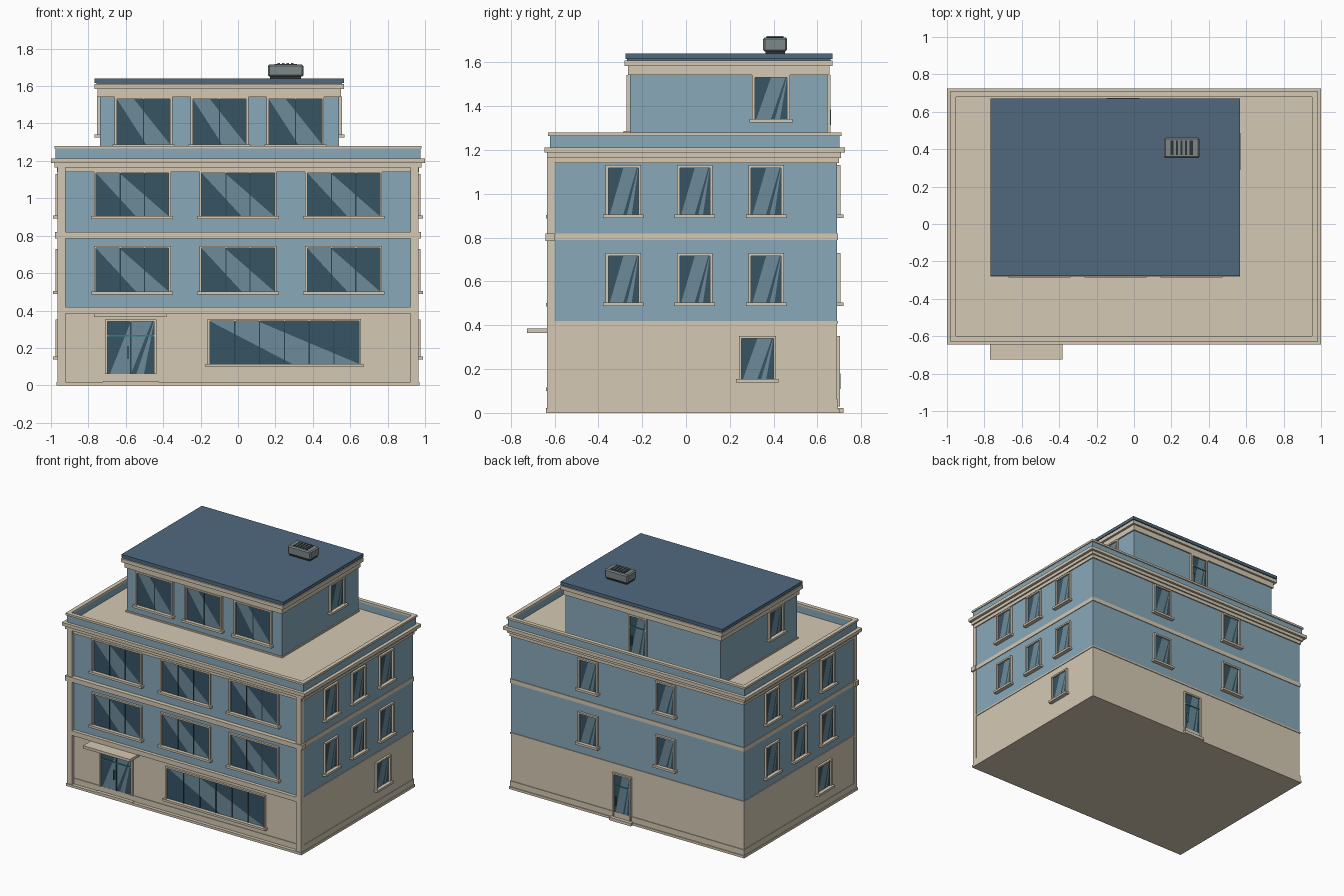
import bpy, bmesh
from math import radians
from mathutils import Matrix, Vector

if "Cube" in bpy.data.objects:
    bpy.data.objects.remove(bpy.data.objects["Cube"])


def mat(name, hexcol):
    lin = lambda c: c / 12.92 if c <= 0.04045 else ((c + 0.055) / 1.055) ** 2.4
    m = bpy.data.materials.new(name)
    m.diffuse_color = [lin(int(hexcol[i:i + 2], 16) / 255) for i in (0, 2, 4)] + [1]
    m.use_nodes = True
    m.node_tree.nodes["Principled BSDF"].inputs["Base Color"].default_value = m.diffuse_color
    return m


BLUE = mat("blue_wall", "88A9BA")
BEIGE = mat("beige_stone", "D5C9B4")
ROOF = mat("roof_blue", "50697F")
GLASS = mat("dark_glass", "375464")
SHINE = mat("glass_reflection", "6C8B98")
MULL = mat("dark_mullion", "2B4350")
TEAL = mat("teal_metal", "2F7F80")
GREY = mat("unit_grey", "7D8988")
DARK = mat("vent_dark", "2E3436")


def finish(name, bm, m):
    me = bpy.data.meshes.new(name)
    bm.to_mesh(me)
    bm.free()
    me.materials.append(m)
    ob = bpy.data.objects.new(name, me)
    bpy.context.collection.objects.link(ob)
    return ob


def boxes(name, m, items, M=Matrix()):
    """One object from (x0, x1, y0, y1, z0, z1) boxes, placed by M."""
    bm = bmesh.new()
    for x0, x1, y0, y1, z0, z1 in items:
        T = Matrix.Translation(((x0 + x1) / 2, (y0 + y1) / 2, (z0 + z1) / 2))
        S = Matrix.Diagonal((abs(x1 - x0), abs(y1 - y0), z1 - z0, 1))
        bmesh.ops.create_cube(bm, size=1, matrix=M @ T @ S)
    return finish(name, bm, m)


def ring(name, m, x0, x1, y0, y1, z0, z1, t):
    """Hollow rectangular rim with mitred corners."""
    bm = bmesh.new()
    loops = []
    for i, z in ((0, z0), (0, z1), (t, z1), (t, z0)):
        loops.append([bm.verts.new(p) for p in ((x0 + i, y0 + i, z), (x1 - i, y0 + i, z),
                                                (x1 - i, y1 - i, z), (x0 + i, y1 - i, z))])
    for k in range(4):
        a, b = loops[k], loops[(k + 1) % 4]
        for j in range(4):
            n = (j + 1) % 4
            bm.faces.new((a[j], a[n], b[n], b[j]))
    bmesh.ops.recalc_face_normals(bm, faces=bm.faces)
    return finish(name, bm, m)


def reflection(name, M, u0, u1, z0, z1, stripes, d):
    """Diagonal light bands; each stripe = top start/end, bottom start/end (0..1)."""
    bm = bmesh.new()
    for ta, tb, ba, bb in stripes:
        pts = [(ba, z0), (bb, z0), (tb, z1), (ta, z1)]
        bm.faces.new([bm.verts.new(M @ Vector((u0 + f * (u1 - u0), -d, z))) for f, z in pts])
    finish(name, bm, SHINE)


WIDE = [(0.0, 0.32, 0.55, 1.0)]
NARROW = [(0.5, 0.95, 0.05, 0.5), (0.99, 1.0, 0.62, 0.78)]
F = 0.012


def window(name, M, u, w, z0, z1, panes=1, stripes=NARROW):
    """Glass, frame, sill and mullions on a wall; local -y points outwards."""
    a, b = u - w / 2, u + w / 2
    boxes(name + "_glass", GLASS, [(a, b, 0.01, -0.003, z0, z1)], M)
    reflection(name + "_reflection", M, a, b, z0, z1, stripes, 0.004)
    boxes(name + "_frame", BEIGE, [(a - F, a, 0.01, -0.016, z0, z1), (b, b + F, 0.01, -0.016, z0, z1),
                                   (a - F, b + F, 0.01, -0.016, z1, z1 + F)], M)
    boxes(name + "_sill", BEIGE, [(a - 0.024, b + 0.024, 0.01, -0.03, z0 - 0.016, z0)], M)
    if panes > 1:
        boxes(name + "_mullions", MULL, [(a + w * i / panes - 0.003, a + w * i / panes + 0.003,
                                          0.005, -0.008, z0, z1) for i in range(1, panes)], M)


def door(name, M, u, w, z0, z1, leaves, step_z=0.0):
    a, b = u - w / 2, u + w / 2
    boxes(name + "_glass", GLASS, [(a, b, 0.01, -0.003, z0, z1)], M)
    reflection(name + "_reflection", M, a, b, z0, z1, NARROW, 0.004)
    boxes(name + "_frame", BEIGE, [(a - F, a, 0.01, -0.014, z0, z1), (b, b + F, 0.01, -0.014, z0, z1),
                                   (a - F, b + F, 0.01, -0.014, z1, z1 + F)], M)
    zt = z0 + 0.72 * (z1 - z0)
    boxes(name + "_transom", TEAL, [(a, b, 0.005, -0.009, zt, zt + 0.008)], M)
    if leaves == 2:
        boxes(name + "_mullion", MULL, [(u - 0.004, u + 0.004, 0.005, -0.009, z0, z1)], M)
    hu = u - 0.016 if leaves == 2 else a + 0.016
    boxes(name + "_handle", TEAL, [(hu - 0.003, hu + 0.003, 0, -0.016, z0 + 0.08, z0 + 0.15)], M)
    boxes(name + "_step", BEIGE, [(a - 0.024, b + 0.024, 0.01, -0.03, step_z, step_z + 0.022)], M)


def wall(x, y, deg):
    return Matrix.Translation((x, y, 0)) @ Matrix.Rotation(radians(deg), 4, 'Z')


X, Y0, Y1 = 0.96, -0.61, 0.69

# main body
boxes("ground_floor", BEIGE, [(-X, X, Y0, Y1, 0, 0.415)])
boxes("upper_floors", BLUE, [(-X, X, Y0, Y1, 0.415, 1.17)])
e = 0.005
boxes("plinth", BEIGE, [(-X - e, X + e, Y0 - e, Y1 + e, 0, 0.06),
                        (-X - 0.01, X + 0.01, Y0 - 0.03, Y1 + 0.01, 0, 0.018)])
boxes("floor_bands", BEIGE, [(-X - e, X + e, Y0 - e, Y1 + e, 0.408, 0.42),
                             (-X - e, X + e, Y0 - e, Y1 + e, 0.79, 0.82)])

# front pilasters and bands
boxes("front_pilasters", BEIGE, [(s * 0.923, s * 0.965, Y0 + 0.01, -0.635, 0.018, 1.17) for s in (-1, 1)])
boxes("front_bands", BEIGE, [(-0.965, 0.965, Y0 + 0.01, -0.635, 0.385, 0.42),
                             (-0.978, 0.978, Y0 + 0.01, -0.642, 0.785, 0.82)])

# cornice, roof deck and parapet
boxes("frieze", BEIGE, [(-X - 0.008, X + 0.008, -0.622, Y1 + 0.008, 1.14, 1.17),
                        (-0.98, 0.98, -0.635, 0.708, 1.165, 1.19)])
boxes("cornice_deck", BEIGE, [(-1, 1, -0.645, 0.725, 1.188, 1.212)])
ring("parapet", BLUE, -0.975, 0.975, -0.622, 0.702, 1.21, 1.266, 0.018)
ring("parapet_cap", BEIGE, -0.982, 0.982, -0.63, 0.71, 1.265, 1.28, 0.03)

# penthouse
boxes("penthouse_walls", BLUE, [(-0.738, 0.54, -0.255, 0.645, 1.2, 1.56)])
boxes("penthouse_base_trim", BEIGE, [(-0.744, 0.546, -0.261, 0.651, 1.205, 1.222)])
boxes("penthouse_frieze", BEIGE, [(-0.75, 0.55, -0.265, 0.655, 1.542, 1.585)])
boxes("penthouse_cornice", BEIGE, [(-0.767, 0.567, -0.28, 0.67, 1.583, 1.61)])
boxes("penthouse_roof", ROOF, [(-0.757, 0.557, -0.27, 0.66, 1.605, 1.618),
                               (-0.767, 0.567, -0.277, 0.67, 1.616, 1.64)])

# front facade
front = wall(0, Y0, 0)
for fl, z in enumerate((0.502, 0.904)):
    for i in (-1, 0, 1):
        window(f"front_window_{fl}_{i + 1}", front, i * 0.565, 0.388, z, z + 0.231, 3, WIDE)
window("front_shop_window", front, 0.248, 0.797, 0.115, 0.343, 6, WIDE)
door("front_door", front, -0.573, 0.25, 0.06, 0.34, 2)
boxes("door_canopy", BEIGE, [(-0.77, -0.383, -0.725, Y0 + 0.01, 0.365, 0.385)])
for i in range(3):
    window(f"penthouse_front_window_{i}", wall(-0.099, -0.255, 0), (i - 1) * 0.406, 0.284,
           1.288, 1.53, 2, WIDE)

# side facades: the left one is the right one turned half round
for side, deg, x, px in (("right", 90, X, 0.54), ("left", -90, -X, -0.738)):
    M = wall(x, 0.04, deg)
    for fl, z in enumerate((0.505, 0.907)):
        for i in (-1, 0, 1):
            window(f"{side}_window_{fl}_{i + 1}", M, i * 0.326, 0.137, z, z + 0.212)
    window(f"{side}_ground_window", M, 0.286, 0.146, 0.155, 0.34)
    window(f"{side}_penthouse_window", wall(px, 0.195, deg), 0.193, 0.148, 1.342, 1.532)

# back facade
back = wall(0, Y1, 180)
for fl, z in enumerate((0.505, 0.907)):
    for i in (-1, 1):
        window(f"back_window_{fl}_{i + 1}", back, i * 0.32, 0.137, z, z + 0.212)
door("back_door", back, -0.04, 0.13, 0.03, 0.34, 1)
door("penthouse_back_door", wall(-0.099, 0.645, 180), -0.04, 0.13, 1.235, 1.53, 1, 1.205)

# rooftop vent unit
unit = boxes("roof_unit", GREY, [(0.16, 0.35, 0.352, 0.462, 1.65, 1.715)])
bev = unit.modifiers.new("bevel", 'BEVEL')
bev.width = 0.008
bev.segments = 1
boxes("roof_unit_feet", DARK, [(0.172, 0.338, 0.362, 0.452, 1.638, 1.652)])
boxes("roof_unit_vent", DARK, [(0.195, 0.315, 0.368, 0.446, 1.71, 1.717)])
boxes("roof_unit_slats", GREY, [(0.212 + i * 0.024, 0.224 + i * 0.024, 0.368, 0.446, 1.71, 1.722)
                                for i in range(4)])
